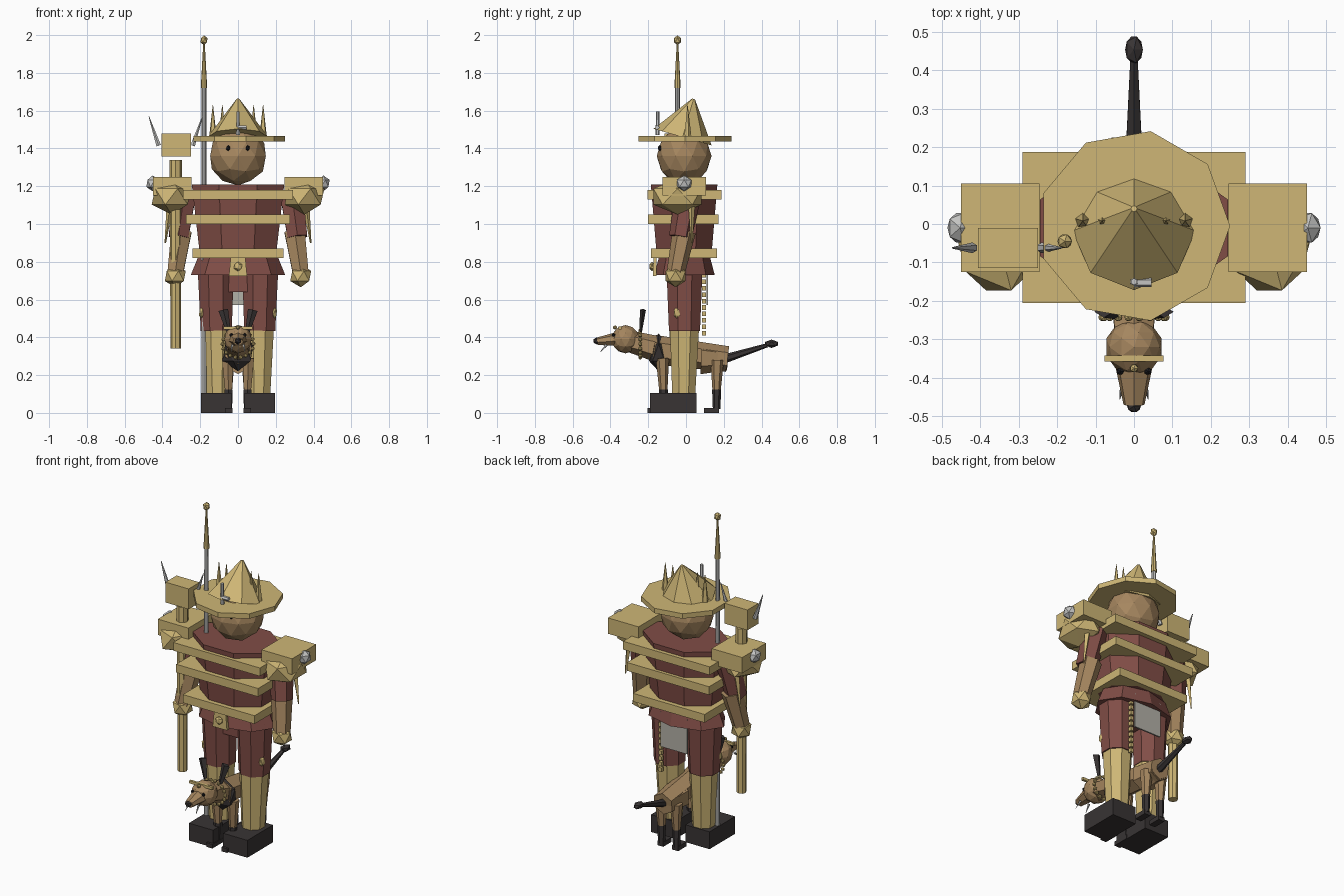
import bpy, bmesh, math
from mathutils import Vector, Matrix

if "Cube" in bpy.data.objects:
    bpy.data.objects.remove(bpy.data.objects["Cube"])


def material(name, r, g, b):
    m = bpy.data.materials.new(name)
    m.use_nodes = True
    m.diffuse_color = (r, g, b, 1)
    m.node_tree.nodes["Principled BSDF"].inputs["Base Color"].default_value = (r, g, b, 1)
    return m


gold = material("pale gold", 0.62, 0.47, 0.18)
maroon = material("maroon", 0.22, 0.075, 0.062)
tan = material("tan", 0.38, 0.24, 0.115)
charcoal = material("charcoal", 0.04, 0.034, 0.034)
silver = material("silver", 0.55, 0.55, 0.54)
cloth = material("grey cloth", 0.45, 0.44, 0.39)
black = material("eye black", 0.012, 0.012, 0.014)


def finish(name, bm, mat):
    me = bpy.data.meshes.new(name)
    bm.to_mesh(me)
    bm.free()
    me.materials.append(mat)
    ob = bpy.data.objects.new(name, me)
    bpy.context.collection.objects.link(ob)
    return ob


def box(name, mat, lo, hi):
    """Box between two opposite corners."""
    lo, hi = Vector(lo), Vector(hi)
    bm = bmesh.new()
    size = Matrix.Diagonal((*(abs(v) for v in hi - lo), 1))
    bmesh.ops.create_cube(bm, size=1, matrix=Matrix.Translation((lo + hi) / 2) @ size)
    return finish(name, bm, mat)


def ball(name, mat, at, radii, detail=1):
    """Faceted ellipsoid."""
    bm = bmesh.new()
    bmesh.ops.create_icosphere(bm, subdivisions=detail, radius=1,
                               matrix=Matrix.Translation(at) @ Matrix.Diagonal((*radii, 1)))
    return finish(name, bm, mat)


def rod(name, mat, a, b, ra, rb, sides=8, flat=1, spin=0):
    """Tapered prism from a to b; flat squashes its second axis."""
    a, b = Vector(a), Vector(b)
    d = b - a
    turn = Vector((0, 0, 1)).rotation_difference(d).to_matrix().to_4x4()
    bm = bmesh.new()
    bmesh.ops.create_cone(bm, cap_ends=True, segments=sides, radius1=ra, radius2=rb, depth=d.length,
                          matrix=Matrix.Translation((a + b) / 2) @ turn
                          @ Matrix.Diagonal((1, flat, 1, 1)) @ Matrix.Rotation(math.radians(spin), 4, 'Z'))
    bmesh.ops.remove_doubles(bm, verts=bm.verts, dist=1e-5)
    return finish(name, bm, mat)


# Trunk and armour bands
rod("torso", maroon, (0, -.01, .82), (0, -.01, 1.21), .216, .265, flat=.72, spin=22.5)
rod("hips", maroon, (0, -.008, .73), (0, -.008, .84), .25, .205, flat=.64)
box("crotch", maroon, (-.06, -.07, .64), (.06, .06, .74))
box("upper_band", gold, (-.29, -.205, 1.13), (.29, .187, 1.18))
box("middle_band", gold, (-.275, -.2, 1.0), (.275, .172, 1.05))
box("lower_band", gold, (-.24, -.185, .82), (.24, .165, .87))

# Buckle, back cloth and hanging chain
rod("buckle", gold, (0, -.165, .725), (0, -.165, .82), .068, .055, 4, flat=.2, spin=45)
ball("buckle_stud", gold, (0, -.18, .775), (.025, .015, .025))
box("back_cloth", cloth, (-.09, .108, .57), (.09, .117, .78))
for i in range(10):
    z = .41 + i * .034
    box("chain_link", gold, (.09, .085, z), (.11, .105, z + .024))

# Head and hat
ball("head", tan, (0, -.01, 1.36), (.155, .145, .155), 2)
rod("hat_brim", gold, (0, -.005, 1.437), (0, -.005, 1.467), .25, .25, 9, spin=-10)
rod("hat_crown", gold, (0, -.018, 1.46), (0, .04, 1.662), .16, .008)
rod("hat_badge_stem", silver, (0, -.15, 1.47), (0, -.15, 1.595), .011, .009, 6)
rod("hat_badge_arm", silver, (0, -.152, 1.51), (.045, -.152, 1.51), .012, .012, 6)
for s in (-1, 1):
    ball("eye", black, (s * .052, -.138, 1.402), (.012, .012, .016))
    for x in (.083, .133):
        rod("hat_spike", gold, (s * x, .008, 1.46), (s * x, .008, 1.63), .021, .001, 5)

# Limbs, mirrored
for s in (-1, 1):
    side = "left" if s > 0 else "right"
    box(side + "_boot", charcoal, (s * .034, -.19, 0), (s * .196, .055, .105))
    rod(side + "_shin", gold, (s * .11, -.012, .1), (s * .113, -.008, .46), .066, .084, spin=22.5)
    rod(side + "_thigh", maroon, (s * .115, -.008, .435), (s * .118, -.008, .76), .089, .103, spin=22.5)
    ball(side + "_knee_charm", gold, (s * .192, -.045, .53), (.016, .022, .035))
    box(side + "_shoulder_plate", gold, (s * .245, -.125, 1.152), (s * .45, .105, 1.248))
    ball(side + "_shoulder_pad", gold, (s * .352, -.045, 1.145), (.118, .15, .095))
    ball(side + "_shoulder_knob", silver, (s * .452, -.01, 1.215), (.037, .045, .042))
    rod(side + "_sleeve", maroon, (s * .315, -.03, .93), (s * .285, .01, 1.15), .06, .07, 6)
    rod(side + "_forearm", tan, (s * .332, -.055, .74), (s * .3, -.01, .96), .048, .062, 6)
    ball(side + "_hand", gold, (s * .332, -.055, .725), (.062, .062, .06))
    rod(side + "_arm_spine", gold, (s * .36, .03, 1.1), (s * .385, .03, .9), .018, .004, 4)

# Tall spear
rod("spear_shaft", silver, (-.18, -.045, .02), (-.18, -.045, 1.78), .014, .012)
rod("spear_tip", gold, (-.18, -.045, 1.72), (-.18, -.045, 1.96), .017, .004)
ball("spear_ball", gold, (-.18, -.045, 1.973), (.021, .021, .026))

# Hammer with horns
rod("hammer_shaft", gold, (-.33, -.06, .34), (-.33, -.06, 1.34), .027, .033)
box("hammer_head", gold, (-.405, -.115, 1.357), (-.25, -.01, 1.48))
for s in (-1, 1):
    rod("hammer_horn", silver, (-.33 + s * .09, -.062, 1.415), (-.33 + s * .142, -.062, 1.57), .014, .002, 6)

# Dog trunk
rod("dog_body", tan, (0, -.17, .335), (0, .22, .285), .078, .068, 6)
rod("dog_rump", tan, (0, .08, .29), (0, .22, .285), .085, .06, 6)
rod("dog_neck", tan, (0, -.32, .385), (0, -.14, .335), .055, .07, 6)
ball("dog_harness", charcoal, (0, -.145, .32), (.092, .06, .1))
rod("dog_tail", charcoal, (0, .2, .285), (0, .43, .358), .024, .011, 6)
ball("dog_tail_tuft", charcoal, (0, .453, .366), (.026, .04, .022))

# Dog head
ball("dog_head", tan, (0, -.32, .39), (.075, .075, .075), 2)
rod("dog_snout", tan, (0, -.36, .39), (0, -.47, .378), .052, .028, 7, flat=.75)
ball("dog_nose", charcoal, (0, -.473, .381), (.02, .019, .019))
box("dog_brow_band", gold, (-.077, -.357, .442), (.077, -.342, .458))
ball("dog_forehead_bead", gold, (0, -.375, .452), (.012, .012, .012))
for i in range(18):
    a = i * math.tau / 18
    ball("dog_collar_bead", gold, (.082 * math.cos(a), -.242, .365 + .072 * math.sin(a)), (.012,) * 3)

# Dog paired parts
for s in (-1, 1):
    ball("dog_eye", black, (s * .036, -.383, .412), (.011, .01, .011))
    rod("dog_ear", charcoal, (s * .05, -.24, .43), (s * .078, -.228, .545), .012, .026, 4, flat=.6)
    rod("dog_fang", silver, (s * .03, -.42, .36), (s * .037, -.455, .322), .007, .001, 4)
    rod("dog_front_leg", tan, (s * .05, -.12, .12), (s * .055, -.125, .29), .022, .035, 6)
    rod("dog_front_shin", charcoal, (s * .05, -.12, .02), (s * .05, -.12, .125), .022, .024, 6)
    box("dog_front_paw", charcoal, (s * .03, -.203, 0), (s * .07, -.1, .025))
    rod("dog_back_leg", tan, (s * .05, .162, .12), (s * .05, .165, .28), .022, .036, 6)
    rod("dog_back_shin", charcoal, (s * .05, .162, .02), (s * .05, .162, .125), .02, .024, 6)
    box("dog_back_paw", charcoal, (s * .03, .095, 0), (s * .07, .175, .027))
